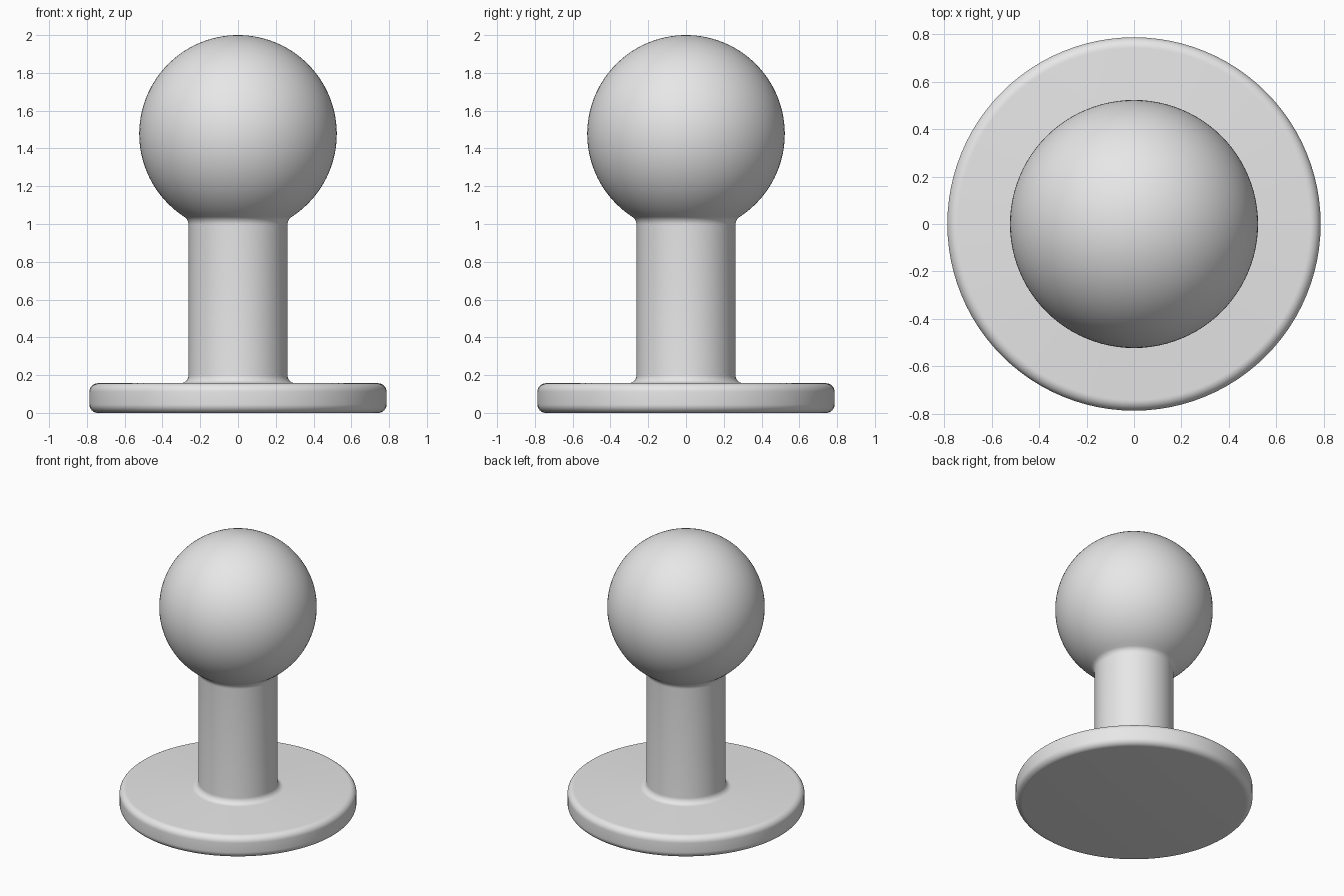
import bpy, bmesh, math

if "Cube" in bpy.data.objects:
    bpy.data.objects.remove(bpy.data.objects["Cube"])

BALL_R, BALL_Z = 0.523, 1.477
NECK_R, BASE_R, BASE_H = 0.262, 0.787, 0.157
EDGE, FOOT, COLLAR = 0.045, 0.042, 0.05   # rounding radii
SEGMENTS = 96

grey = bpy.data.materials.new("light_grey")
grey.diffuse_color = (0.8, 0.8, 0.8, 1)
grey.use_nodes = True
grey.node_tree.nodes["Principled BSDF"].inputs["Base Color"].default_value = grey.diffuse_color


def arc(cx, cz, r, start, end, n):
    """Points on an arc in the radius/height plane, angles in degrees."""
    return [(cx + r * math.cos(math.radians(start + (end - start) * i / n)),
             cz + r * math.sin(math.radians(start + (end - start) * i / n)))
            for i in range(n + 1)]


# Fillet centre that touches both the neck and the ball
fx = NECK_R + COLLAR
drop = math.sqrt((BALL_R + COLLAR) ** 2 - fx ** 2)
lean = math.degrees(math.atan2(drop, fx))

# Profile: rounded base disc, flared foot, neck, collar, ball
profile = [(0, 0)]
profile += arc(BASE_R - EDGE, EDGE, EDGE, -90, 0, 8)
profile += arc(BASE_R - EDGE, BASE_H - EDGE, EDGE, 0, 90, 8)
profile += arc(NECK_R + FOOT, BASE_H + FOOT, FOOT, 270, 180, 8)
profile += arc(fx, BALL_Z - drop, COLLAR, 180, 180 - lean, 8)
profile += arc(0, BALL_Z, BALL_R, -lean, 90, 48)[1:-1]
profile.append((0, BALL_Z + BALL_R))

# Lathe the profile round the vertical axis
bm = bmesh.new()
verts = [bm.verts.new((r, 0, z)) for r, z in profile]
edges = [bm.edges.new(pair) for pair in zip(verts, verts[1:])]
bmesh.ops.spin(bm, geom=verts + edges, cent=(0, 0, 0), axis=(0, 0, 1),
               angle=math.tau, steps=SEGMENTS)
bmesh.ops.remove_doubles(bm, verts=bm.verts, dist=1e-5)
bmesh.ops.recalc_face_normals(bm, faces=bm.faces)

mesh = bpy.data.meshes.new("ball_knob")
bm.to_mesh(mesh)
bm.free()
mesh.materials.append(grey)
knob = bpy.data.objects.new("ball_knob", mesh)
bpy.context.collection.objects.link(knob)
bpy.context.view_layer.objects.active = knob
knob.select_set(True)
bpy.ops.object.shade_smooth_by_angle(angle=math.radians(30))
